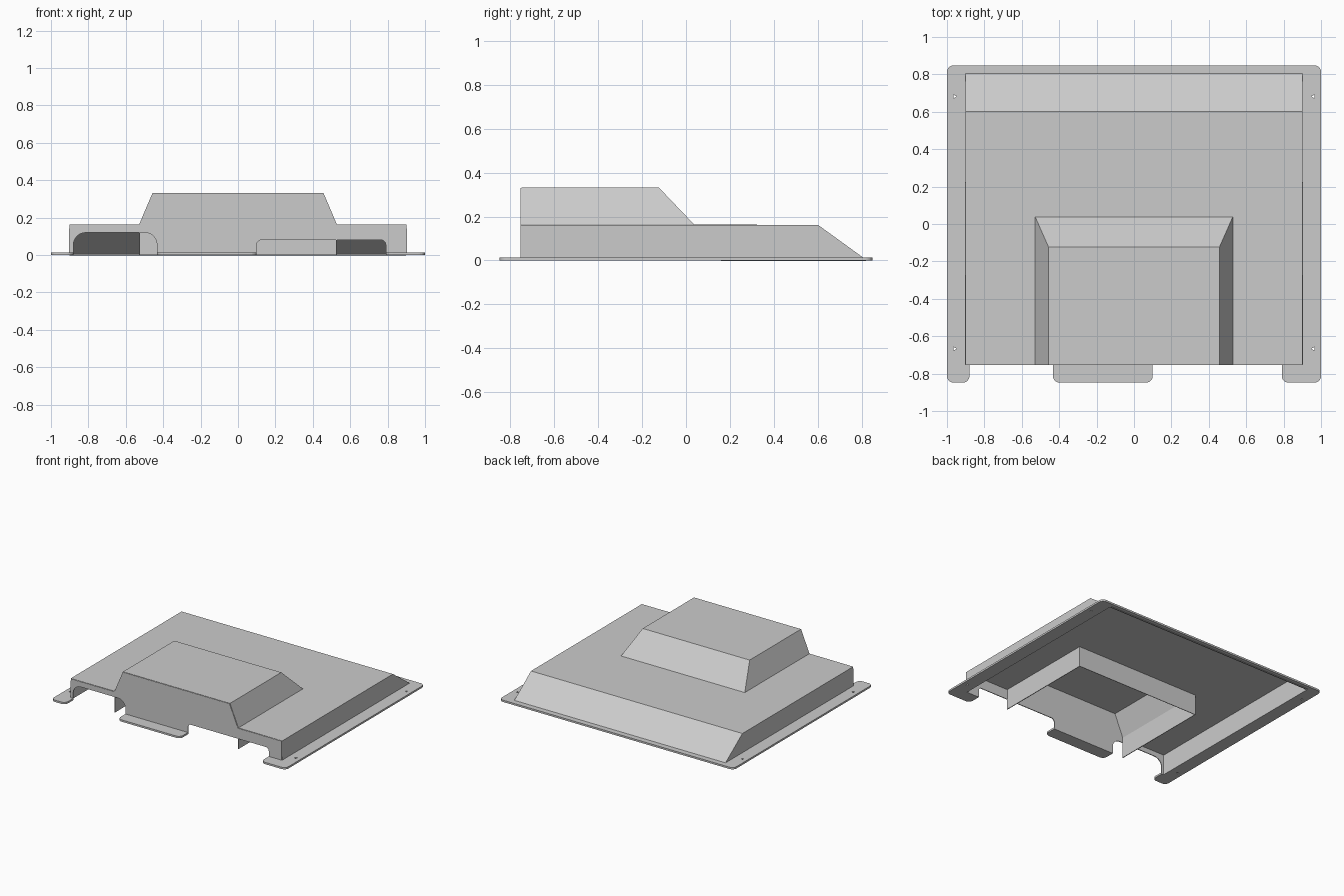
import bpy, bmesh
from math import cos, sin, pi, radians
from mathutils import Matrix, Vector

old = bpy.data.objects.get("Cube")
if old:
    bpy.data.objects.remove(old, do_unlink=True)

grey = bpy.data.materials.new("plain_grey")
grey.use_nodes = True
grey.diffuse_color = (0.6, 0.6, 0.6, 1)
grey.node_tree.nodes["Principled BSDF"].inputs["Base Color"].default_value = (0.6, 0.6, 0.6, 1)

SHEET = 0.006              # sheet thickness
FLANGE = 0.014             # flange thickness
SIDE, FRONT, BACK, DECK = 0.9, -0.75, 0.6, 0.16
EDGE_X, EDGE_Y = 1.0, 0.848
HUMP_X, HUMP_Y, TOP_X, TOP_Y, TOP = 0.527, 0.037, 0.455, -0.125, 0.33


def add_object(name, mesh):
    ob = bpy.data.objects.new(name, mesh)
    bpy.context.scene.collection.objects.link(ob)
    mesh.materials.clear()
    mesh.materials.append(grey)
    return ob


def rounded(points, steps=6):
    """Outline from (x, y) or (x, y, radius); radii are for right-angle corners."""
    out = []
    for i, p in enumerate(points):
        c = Vector(p[:2])
        if len(p) == 2:
            out.append(c)
            continue
        d1 = (Vector(points[i - 1][:2]) - c).normalized()
        d2 = (Vector(points[(i + 1) % len(points)][:2]) - c).normalized()
        mid = c + p[2] * (d1 + d2)
        for k in range(steps + 1):
            t = k / steps * pi / 2
            out.append(mid - p[2] * (cos(t) * d2 + sin(t) * d1))
    return out


def plate(name, loops, thickness, matrix):
    """Flat plate from an outline and optional hole outlines."""
    curve = bpy.data.curves.new(name, 'CURVE')
    curve.dimensions = '2D'
    curve.fill_mode = 'BOTH'
    curve.extrude = thickness / 2
    for loop in loops:
        spline = curve.splines.new('POLY')
        spline.points.add(len(loop) - 1)
        for point, co in zip(spline.points, loop):
            point.co = (co[0], co[1], 0, 1)
        spline.use_cyclic_u = True
        spline.use_smooth = False
    helper = bpy.data.objects.new(name + "_outline", curve)
    mesh = bpy.data.meshes.new_from_object(helper)
    bpy.data.objects.remove(helper)
    bpy.data.curves.remove(curve)
    mesh.transform(matrix)
    bm = bmesh.new()
    bm.from_mesh(mesh)
    bmesh.ops.remove_doubles(bm, verts=bm.verts, dist=0.0001)
    bmesh.ops.recalc_face_normals(bm, faces=bm.faces)
    bm.to_mesh(mesh)
    bm.free()
    return add_object(name, mesh)


def sheet(name, faces):
    """Folded thin sheet from its flat panels."""
    bm = bmesh.new()
    for face in faces:
        bm.faces.new([bm.verts.new(co) for co in face])
    bmesh.ops.remove_doubles(bm, verts=bm.verts, dist=0.0001)
    bmesh.ops.recalc_face_normals(bm, faces=bm.faces)
    mesh = bpy.data.meshes.new(name)
    bm.to_mesh(mesh)
    bm.free()
    ob = add_object(name, mesh)
    mod = ob.modifiers.new("thickness", 'SOLIDIFY')
    mod.thickness = SHEET
    mod.offset = 0
    return ob


def both(make):
    return [make(s) for s in (-1, 1)]


# Deck with sloped back and side walls, open under the hump
toe = 0.82
deck = [(-SIDE, FRONT, DECK), (-HUMP_X, FRONT, DECK), (-HUMP_X, HUMP_Y, DECK),
        (HUMP_X, HUMP_Y, DECK), (HUMP_X, FRONT, DECK), (SIDE, FRONT, DECK),
        (SIDE, BACK, DECK), (-SIDE, BACK, DECK)]
slope = [(-SIDE, BACK, DECK), (SIDE, BACK, DECK), (SIDE, toe, 0), (-SIDE, toe, 0)]
sheet("main_cover", [deck, slope] + both(lambda s: [
    (s * SIDE, FRONT, 0), (s * SIDE, FRONT, DECK), (s * SIDE, BACK, DECK), (s * SIDE, toe, 0)]))

# Raised hump
hump_top = [(-TOP_X, FRONT, TOP), (TOP_X, FRONT, TOP), (TOP_X, TOP_Y, TOP), (-TOP_X, TOP_Y, TOP)]
hump_back = [(-TOP_X, TOP_Y, TOP), (TOP_X, TOP_Y, TOP), (HUMP_X, HUMP_Y, DECK), (-HUMP_X, HUMP_Y, DECK)]
sheet("raised_hump", [hump_top, hump_back] + both(lambda s: [
    (s * TOP_X, FRONT, TOP), (s * TOP_X, TOP_Y, TOP),
    (s * HUMP_X, HUMP_Y, DECK), (s * HUMP_X, FRONT, DECK)]))

# Skirt hanging below the hump
sheet("inner_skirt", [[(-HUMP_X, HUMP_Y, 0), (HUMP_X, HUMP_Y, 0),
                       (HUMP_X, HUMP_Y, DECK), (-HUMP_X, HUMP_Y, DECK)]] + both(lambda s: [
    (s * HUMP_X, FRONT, 0), (s * HUMP_X, HUMP_Y, 0),
    (s * HUMP_X, HUMP_Y, DECK), (s * HUMP_X, FRONT, DECK)]))

# Front wall with two rounded openings
GAP_A, GAP_B = (-0.88, -0.433), (0.1, 0.79)
front = rounded([
    (-SIDE, 0), (-SIDE, DECK), (-HUMP_X, DECK), (-TOP_X, TOP), (TOP_X, TOP),
    (HUMP_X, DECK), (SIDE, DECK), (SIDE, 0),
    (GAP_B[1], 0), (GAP_B[1], 0.08, 0.025), (GAP_B[0], 0.08, 0.025), (GAP_B[0], 0),
    (GAP_A[1], 0), (GAP_A[1], 0.12, 0.065), (GAP_A[0], 0.12, 0.065), (GAP_A[0], 0)])
plate("front_wall", [front], SHEET,
      Matrix.Translation((0, FRONT, 0)) @ Matrix.Rotation(radians(90), 4, 'X'))

# Flange around the sides and back, with screw holes
R = 0.035
flange = rounded([
    (-EDGE_X, -EDGE_Y, R), (GAP_A[0], -EDGE_Y, R), (GAP_A[0], FRONT), (-SIDE, FRONT),
    (-SIDE, 0.805), (SIDE, 0.805), (SIDE, FRONT), (GAP_B[1], FRONT),
    (GAP_B[1], -EDGE_Y, R), (EDGE_X, -EDGE_Y, R), (EDGE_X, EDGE_Y, R), (-EDGE_X, EDGE_Y, R)])
holes = [[(s * (-0.96 + 0.012 * cos(k * 2 * pi / 3)), y + 0.012 * sin(k * 2 * pi / 3))
          for k in range(3)] for s in (-1, 1) for y in (-0.667, 0.682)]
lift = Matrix.Translation((0, 0, FLANGE / 2))
plate("flange", [flange] + holes, FLANGE, lift)

# Middle front tab
plate("front_tab", [rounded([(GAP_A[1], FRONT), (GAP_A[1], -EDGE_Y, R),
                             (GAP_B[0], -EDGE_Y, R), (GAP_B[0], FRONT)])], FLANGE, lift)
